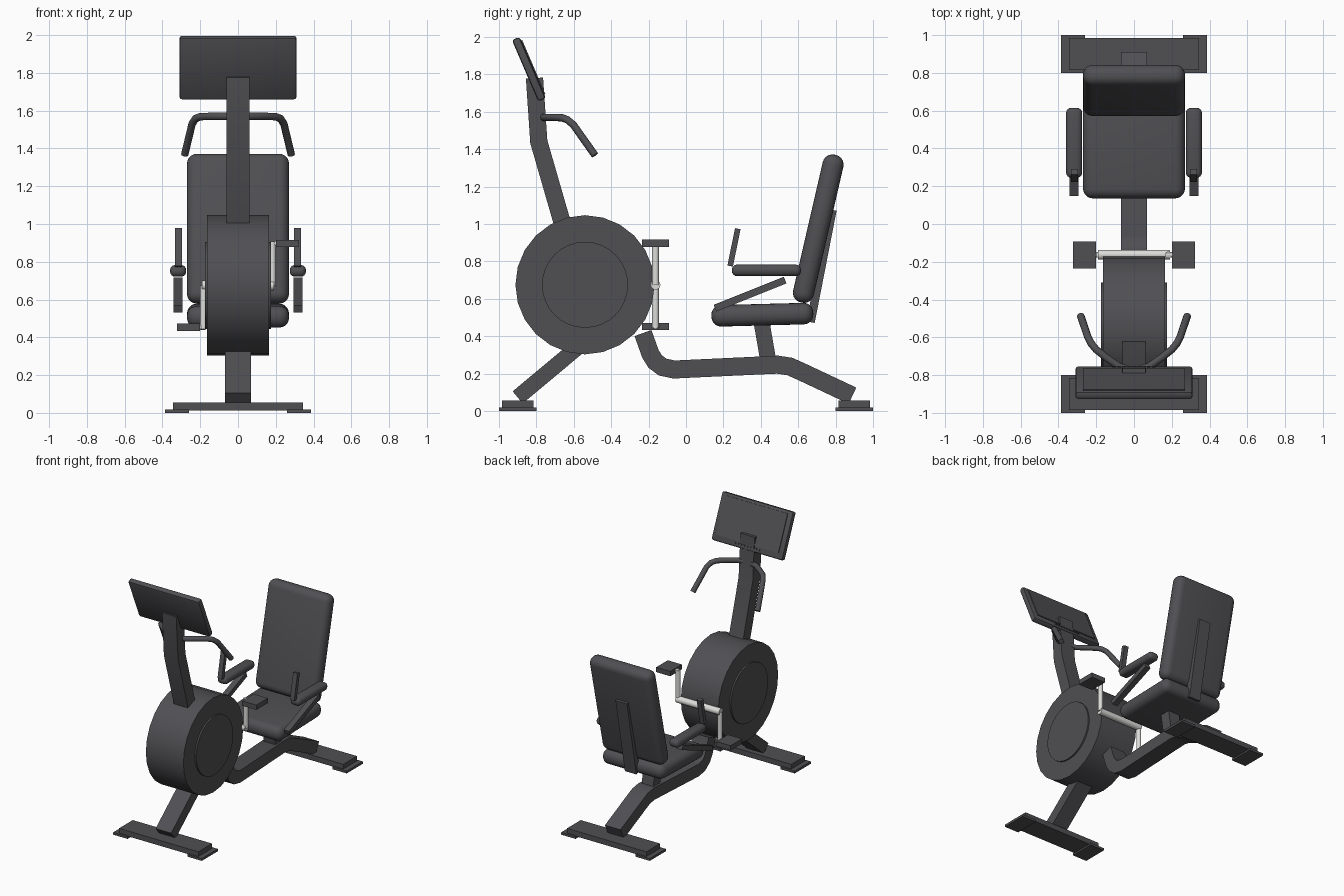
import bpy, bmesh, math
from mathutils import Vector, Matrix

if "Cube" in bpy.data.objects:
    bpy.data.objects.remove(bpy.data.objects["Cube"])


def material(name, colour):
    m = bpy.data.materials.new(name)
    m.use_nodes = True
    m.diffuse_color = (*colour, 1)
    m.node_tree.nodes["Principled BSDF"].inputs["Base Color"].default_value = (*colour, 1)
    return m


DARK = material("charcoal", (0.08, 0.078, 0.086))
LIGHT = material("pale metal", (0.72, 0.72, 0.70))


def finish(name, bm, mat, matrix=Matrix()):
    bmesh.ops.recalc_face_normals(bm, faces=bm.faces)
    mesh = bpy.data.meshes.new(name)
    bm.to_mesh(mesh)
    bm.free()
    mesh.materials.append(mat)
    ob = bpy.data.objects.new(name, mesh)
    bpy.context.collection.objects.link(ob)
    ob.matrix_world = matrix
    bpy.ops.object.select_all(action='DESELECT')
    ob.select_set(True)
    bpy.context.view_layer.objects.active = ob
    bpy.ops.object.shade_smooth_by_angle(angle=math.radians(32))
    return ob


def box(name, centre, size, bevel=0, segments=4, tilt=0, mat=DARK):
    """Box, optionally rounded, tilted about the x axis."""
    bm = bmesh.new()
    bmesh.ops.create_cube(bm, size=1)
    bmesh.ops.scale(bm, vec=size, verts=bm.verts)
    if bevel:
        bmesh.ops.bevel(bm, geom=bm.edges[:], offset=bevel, segments=segments,
                        profile=0.5, affect='EDGES')
    return finish(name, bm, mat, Matrix.Translation(centre) @ Matrix.Rotation(tilt, 4, 'X'))


def cylinder(name, start, end, radius, sides=16, mat=DARK):
    a, b = Vector(start), Vector(end)
    bm = bmesh.new()
    bmesh.ops.create_cone(bm, cap_ends=True, segments=sides, radius1=radius,
                          radius2=radius, depth=(b - a).length)
    turn = (b - a).to_track_quat('Z', 'Y').to_matrix().to_4x4()
    return finish(name, bm, mat, Matrix.Translation((a + b) / 2) @ turn)


def bar(name, path, thickness, width, x=0):
    """Rectangular bar following a mitred path in the y-z plane."""
    pts = [Vector(p) for p in path]
    dirs = [(q - p).normalized() for p, q in zip(pts, pts[1:])]
    bm = bmesh.new()
    rings = []
    for i, p in enumerate(pts):
        d0, d1 = dirs[max(i - 1, 0)], dirs[min(i, len(dirs) - 1)]
        t = (d0 + d1).normalized()
        n = Vector((-t.y, t.x)) * (thickness / 2 / t.dot(d1))
        rings.append([bm.verts.new((x + sx * width / 2, p.x + sn * n.x, p.y + sn * n.y))
                      for sx, sn in ((-1, -1), (1, -1), (1, 1), (-1, 1))])
    for a, b in zip(rings, rings[1:]):
        for k in range(4):
            j = (k + 1) % 4
            bm.faces.new((a[k], a[j], b[j], b[k]))
    bm.faces.new(rings[0])
    bm.faces.new(rings[-1])
    return finish(name, bm, DARK)


def tube(name, points, radius):
    """Round tube through the points."""
    bm = bmesh.new()
    pts = [Vector(p) for p in points]
    rings = []
    for i, p in enumerate(pts):
        t = (pts[min(i + 1, len(pts) - 1)] - pts[max(i - 1, 0)]).normalized()
        u = t.cross(Vector((0, 0.3, 1))).normalized()
        v = t.cross(u)
        rings.append([bm.verts.new(p + radius * (u * math.cos(a) + v * math.sin(a)))
                      for a in (k * math.tau / 12 for k in range(12))])
    for a, b in zip(rings, rings[1:]):
        for k in range(12):
            j = (k + 1) % 12
            bm.faces.new((a[k], a[j], b[j], b[k]))
    bm.faces.new(rings[0])
    bm.faces.new(rings[-1])
    return finish(name, bm, DARK)


# Floor feet with end pads
for side, label in ((-1, "front"), (1, "rear")):
    box(f"{label}_foot", (0, side * 0.9, 0.034), (0.69, 0.17, 0.042))
    for s in (-1, 1):
        box(f"{label}_foot_pad", (s * 0.323, side * 0.9, 0.009), (0.125, 0.2, 0.018))

# Frame
bar("front_leg", [(-0.9, 0.073), (-0.52, 0.39)], 0.084, 0.135)
bar("main_rail", [(-0.23, 0.417), (-0.19, 0.305), (-0.165, 0.265), (-0.125, 0.235),
                  (-0.064, 0.222), (0.49, 0.248), (0.555, 0.238), (0.62, 0.209),
                  (0.89, 0.082)], 0.096, 0.135)
bar("seat_post", [(0.405, 0.47), (0.45, 0.21)], 0.085, 0.1)
bar("console_column", [(-0.81, 1.78), (-0.787, 1.44), (-0.66, 1.0)], 0.092, 0.123)

# Flywheel housing with raised side discs
WHEEL = (-0.54, 0.675)
cylinder("flywheel_housing", (-0.163, *WHEEL), (0.163, *WHEEL), 0.372, 24)
cylinder("side_discs", (-0.175, *WHEEL), (0.175, *WHEEL), 0.23, 32)

# Crank and pedals
CY, CZ = -0.163, 0.675
cylinder("crank_axle", (-0.19, CY, CZ), (0.19, CY, CZ), 0.026, mat=LIGHT)
for s, label in ((1, "left"), (-1, "right")):
    x, z = s * 0.182, CZ + s * 0.222
    cylinder(f"{label}_crank_arm", (x, CY, CZ), (x, CY, z + s * 0.01), 0.018, mat=LIGHT)
    cylinder(f"{label}_pedal_spindle", (x - s * 0.01, CY, z), (s * 0.22, CY, z), 0.014, mat=LIGHT)
    box(f"{label}_pedal", (s * 0.262, CY, z), (0.123, 0.143, 0.038))

# Console: slab, screen plate, slot and a row of buttons in one tilted frame
TILT = math.radians(23.2)
CENTRE = Vector((0, -0.84, 1.828))
SPIN = Matrix.Rotation(TILT, 3, 'X')


def on_console(x, out, up):
    return CENTRE + SPIN @ Vector((x, out, up))


box("console", CENTRE, (0.62, 0.044, 0.358), 0.014, 2, TILT)
box("screen", on_console(0, 0.024, 0.012), (0.54, 0.009, 0.29), tilt=TILT)
box("screen_slot", on_console(0, 0.03, -0.095), (0.125, 0.009, 0.045), tilt=TILT)
for i in range(9):
    box("console_button", on_console((i - 4) * 0.026, 0.025, -0.152),
        (0.014, 0.009, 0.01), tilt=TILT)

# Handlebar, mirrored left and right
half = [(0.08, -0.755, 1.57), (0.15, -0.705, 1.57), (0.2, -0.665, 1.568),
        (0.225, -0.635, 1.558), (0.243, -0.602, 1.53), (0.282, -0.487, 1.368)]
tube("handlebar", [(-x, y, z) for x, y, z in reversed(half)] + [(0, -0.775, 1.57)] + half, 0.02)

# Seat and backrest
box("seat", (0, 0.408, 0.515), (0.54, 0.545, 0.115), 0.052, 5, math.radians(1.5))
box("backrest", (0, 0.707, 0.975), (0.54, 0.113, 0.81), 0.052, 5, math.radians(-13))
bar("backrest_support", [(0.783, 1.075), (0.666, 0.475)], 0.045, 0.1)

# Armrests with grips and struts
for s, label in ((1, "left"), (-1, "right")):
    box(f"{label}_armrest", (s * 0.317, 0.43, 0.752), (0.086, 0.37, 0.062), 0.028, 4)
    bar(f"{label}_grip", [(0.236, 0.775), (0.277, 0.975)], 0.03, 0.037, s * 0.315)
    bar(f"{label}_armrest_strut", [(0.155, 0.55), (0.53, 0.7)], 0.038, 0.046, s * 0.318)
